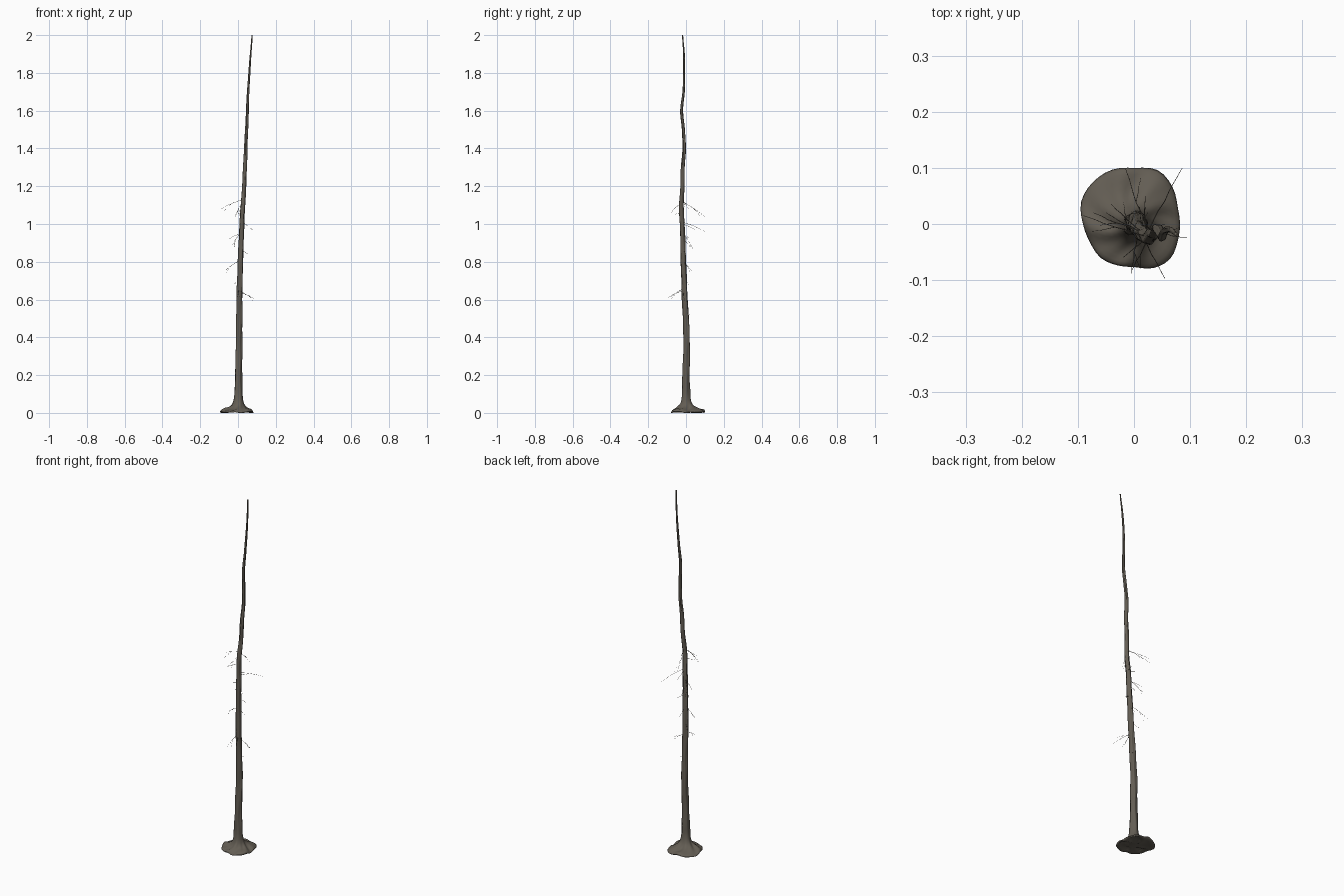
import bpy, bmesh, random
from math import sin, cos, pi, tau
from mathutils import Vector

random.seed(4)
if "Cube" in bpy.data.objects:
    bpy.data.objects.remove(bpy.data.objects["Cube"])

bark = bpy.data.materials.new("grey brown bark")
bark.use_nodes = True
BARK = (0.125, 0.11, 0.088, 1)
bark.diffuse_color = BARK
bark.node_tree.nodes["Principled BSDF"].inputs["Base Color"].default_value = BARK


def make_object(name, bm):
    bmesh.ops.recalc_face_normals(bm, faces=bm.faces)
    mesh = bpy.data.meshes.new(name)
    bm.to_mesh(mesh)
    bm.free()
    mesh.materials.append(bark)
    mesh.polygons.foreach_set("use_smooth", [True] * len(mesh.polygons))
    obj = bpy.data.objects.new(name, mesh)
    bpy.context.collection.objects.link(obj)


def loft(bm, rings):
    """Skin closed rings of points and cap both ends."""
    loops = [[bm.verts.new(p) for p in ring] for ring in rings]
    n = len(loops[0])
    for a, b in zip(loops, loops[1:]):
        for i in range(n):
            j = (i + 1) % n
            bm.faces.new((a[i], a[j], b[j], b[i]))
    bm.faces.new(loops[0])
    bm.faces.new(loops[-1])


def spline(a, b, c, d, t):
    return 0.5 * (2 * b + (c - a) * t + (2 * a - 5 * b + 4 * c - d) * t * t
                  + (3 * b - a - 3 * c + d) * t ** 3)


# Trunk centre line: x, y, z, radius
PATH = [Vector(p) for p in (
    (.002, 0, .10, .0215), (.003, 0, .2, .0185), (.006, .004, .4, .0165),
    (.008, -.006, .6, .015), (.013, -.014, .8, .0138), (.02, -.02, 1, .0125),
    (.026, -.025, 1.1, .0118), (.032, -.018, 1.2, .0108), (.037, -.017, 1.3, .01),
    (.041, -.009, 1.4, .009), (.046, -.014, 1.5, .008), (.05, -.023, 1.6, .0075),
    (.054, -.013, 1.7, .0062), (.06, -.01, 1.8, .0052), (.067, -.011, 1.9, .0043),
    (.074, -.018, 2, .003))]


def trunk_at(z):
    for k in range(len(PATH) - 1):
        b, c = PATH[k], PATH[k + 1]
        if z <= c.z + 1e-6:
            a, d = PATH[max(k - 1, 0)], PATH[min(k + 2, len(PATH) - 1)]
            t = max(0, (z - b.z) / (c.z - b.z))
            v = spline(a, b, c, d, t)
            return Vector((v.x, v.y, z)), v.w
    return PATH[-1].xyz, PATH[-1].w


# Root plate outline, as radii at equal angles from +x
OUTLINE = (.08, .082, .094, .104, .1, .105, .106, .104,
           .093, .087, .086, .08, .077, .085, .088, .082)


def outline(angle):
    u = angle / tau * len(OUTLINE)
    k = int(u)
    return spline(*(OUTLINE[(k + s) % len(OUTLINE)] for s in (-1, 0, 1, 2)), u - k)


SIDES = 48
ANGLES = [tau * i / SIDES for i in range(SIDES)]


def root_ring(spread, height, ridge):
    """Ring blended between the trunk foot and the wide root outline."""
    ring = []
    for a in ANGLES:
        r = .0215 + (outline(a) - .0215) * spread
        wave = (.7 * sin(5 * a + 1 + 4 * spread) + .5 * sin(3 * a - 3 * spread)
                + .5 * sin(9 * a + 5 * spread))
        ring.append((.002 + r * cos(a), r * sin(a), max(0, height + ridge * wave)))
    return ring


# Roots and trunk in one skin: underside, rim, flare, stem
rings = [root_ring(*ring) for ring in (
    (.1, .006, .002), (.4, .008, .004), (.7, .006, .005), (.94, .002, .003),
    (1, .006, .004), (.95, .011, .005), (.85, .015, .005), (.7, .019, .005),
    (.54, .023, .005), (.38, .029, .005), (.24, .037, .004), (.13, .049, .003),
    (.05, .068, .002))]
for s in range(96):
    z = .1 + 1.9 * s / 95
    centre, radius = trunk_at(z)
    rings.append([centre + Vector((cos(a), sin(a), 0)) * radius
                  * (1 + .07 * sin(5 * a + 7 * z) + .05 * sin(3 * a - 31 * z))
                  for a in ANGLES])
bm = bmesh.new()
loft(bm, rings)
make_object("trunk_and_roots", bm)


def twig(bm, start, end, radius, forks):
    """Thin tapering crooked twig with smaller side shoots."""
    steps = 6
    axis = end - start
    length = axis.length
    side = axis.cross(Vector((0, 0, 1))).normalized()
    up = side.cross(axis).normalized()
    points = []
    for k in range(steps + 1):
        t = k / steps
        kink = .02 * length * sin(pi * t)
        points.append(start + axis * t + up * .03 * length * sin(pi * t)
                      + side * random.uniform(-kink, kink))
    loft(bm, [[p + (side * cos(a) + up * sin(a)) * radius * (1 - .6 * k / steps)
               for a in (0, tau / 4, tau / 2, tau * 3 / 4)]
              for k, p in enumerate(points)])
    for f in range(forks):
        base = points[3 + f % 2]
        sway = side * random.choice((-.15, .15)) - Vector((0, 0, .2))
        twig(bm, base, base + axis * .3 + sway * length, radius * .6, 0)


# Twigs: height on trunk, tip position, side shoots
TWIGS = (
    (1.13, (-.09, .015, 1.08), 1), (1.12, (-.015, .098, 1.04), 1),
    (1.11, (-.005, -.085, 1.06), 1), (1.06, (-.02, -.06, 1.05), 0),
    (1.01, (.086, .1, .96), 0), (1.0, (.02, .05, .97), 0),
    (.96, (-.04, .035, .87), 1), (.95, (-.05, .02, .92), 0),
    (.92, (.01, .03, .87), 0), (.86, (.055, 0, .84), 0),
    (.81, (-.072, .02, .75), 1), (.8, (.02, .03, .75), 0),
    (.71, (-.02, .015, .68), 0), (.66, (-.005, -.088, .61), 1),
    (.65, (.055, -.097, .61), 0), (.64, (.095, -.025, .6), 1),
    (.53, (.025, .02, .52), 0))
bm = bmesh.new()
for z, tip, forks in TWIGS:
    twig(bm, trunk_at(z)[0], Vector(tip), .001, forks)
make_object("twigs", bm)
